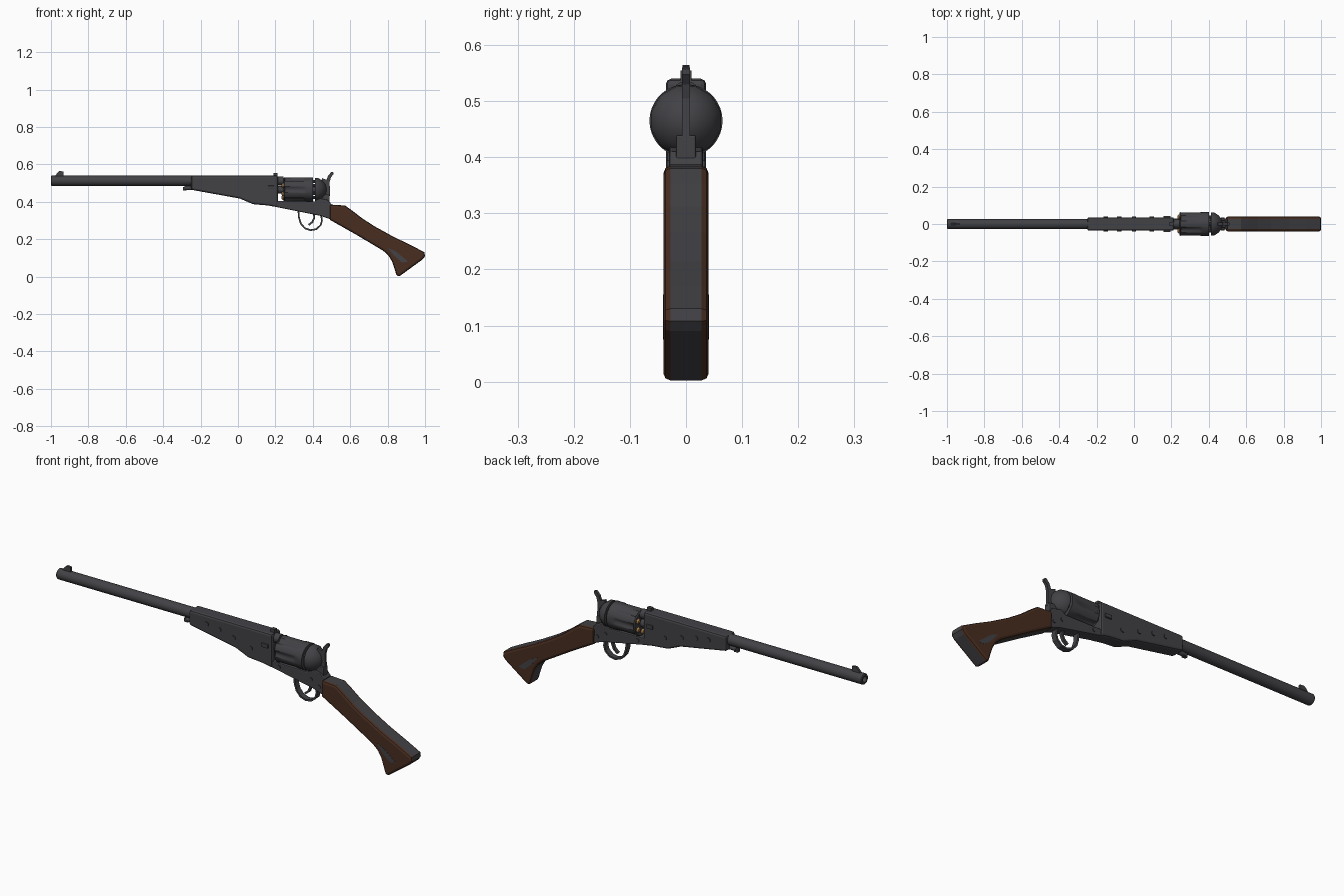
import bpy, bmesh, math

if "Cube" in bpy.data.objects:
    bpy.data.objects.remove(bpy.data.objects["Cube"])


def material(name, rgb):
    m = bpy.data.materials.new(name)
    m.diffuse_color = (*rgb, 1)
    m.use_nodes = True
    m.node_tree.nodes["Principled BSDF"].inputs["Base Color"].default_value = m.diffuse_color
    return m


STEEL = material("dark_steel", (0.055, 0.054, 0.061))
WOOD = material("brown_wood", (0.065, 0.027, 0.015))
BRASS = material("brass", (0.36, 0.19, 0.06))


def finish(name, bm, mats, smooth=False):
    bmesh.ops.remove_doubles(bm, verts=bm.verts, dist=1e-5)
    bmesh.ops.recalc_face_normals(bm, faces=bm.faces)
    me = bpy.data.meshes.new(name)
    bm.to_mesh(me)
    bm.free()
    ob = bpy.data.objects.new(name, me)
    bpy.context.collection.objects.link(ob)
    for m in mats:
        me.materials.append(m)
    if smooth:
        bpy.ops.object.select_all(action='DESELECT')
        ob.select_set(True)
        bpy.context.view_layer.objects.active = ob
        bpy.ops.object.shade_smooth_by_angle(angle=math.radians(35))
    return ob


def slab(name, pts, half, bevel=0.0, mats=(STEEL,)):
    """Side profile (x, z) extruded symmetrically in y; a second material goes on sides and bevel."""
    bm = bmesh.new()
    a = [bm.verts.new((x, -half, z)) for x, z in pts]
    b = [bm.verts.new((x, half, z)) for x, z in pts]
    caps = [bm.faces.new(a), bm.faces.new(b[::-1])]
    for i in range(len(pts)):
        j = (i + 1) % len(pts)
        bm.faces.new((a[i], b[i], b[j], a[j]))
    for f in caps:
        f.material_index = len(mats) - 1
    ob = finish(name, bm, mats)
    if bevel:
        mod = ob.modifiers.new("bevel", 'BEVEL')
        mod.width = bevel
        mod.segments = 2
        mod.limit_method = 'ANGLE'
        mod.angle_limit = math.radians(75)
        mod.material = len(mats) - 1
    return ob


def box(name, x0, x1, z0, z1, half, bevel=0.0):
    return slab(name, [(x0, z0), (x1, z0), (x1, z1), (x0, z1)], half, bevel)


def lathe(name, prof, z, y=0.0, sides=24, mat=STEEL, turn=0.0, smooth=True):
    """Revolve (x, radius[, flute depth]) around an axis along x."""
    bm = bmesh.new()
    rings = []
    for x, r, *flute in prof:
        ring = []
        for i in range(sides):
            t = math.tau * i / sides + turn
            d = abs((t + math.pi / 6) % (math.pi / 3) - math.pi / 6)
            rr = r - (flute[0] * max(0, 1 - (d / 0.27) ** 2) if flute else 0)
            ring.append(bm.verts.new((x, y + rr * math.cos(t), z + rr * math.sin(t))))
        rings.append(ring)
    for p, q in zip(rings, rings[1:]):
        for i in range(sides):
            j = (i + 1) % sides
            bm.faces.new((p[i], p[j], q[j], q[i]))
    bmesh.ops.dissolve_degenerate(bm, dist=1e-6, edges=bm.edges)
    return finish(name, bm, [mat], smooth)


def rod(name, x0, x1, r, z, y=0.0, sides=16, mat=STEEL):
    return lathe(name, [(x0, 0), (x0, r), (x1, r), (x1, 0)], z, y, sides, mat)


def strip(name, path, thick, half):
    """Bent flat bar following an (x, z) path."""
    left, right = [], []
    for i, (x, z) in enumerate(path):
        (ax, az), (bx, bz) = path[max(i - 1, 0)], path[min(i + 1, len(path) - 1)]
        l = math.hypot(bx - ax, bz - az)
        nx, nz = -(bz - az) / l * thick / 2, (bx - ax) / l * thick / 2
        left.append((x + nx, z + nz))
        right.append((x - nx, z - nz))
    return slab(name, left + right[::-1], half)


def screw(name, x, z, r, half):
    bm = bmesh.new()
    bmesh.ops.create_cone(bm, cap_ends=True, segments=12, radius1=r, radius2=r, depth=2 * half)
    for v in bm.verts:
        v.co = (x + v.co.x, v.co.z, z + v.co.y)
    return finish(name, bm, [STEEL])


# Barrel with open muzzle, front sight, loading rod tip
lathe("barrel", [(-.9, 0), (-.9, .015), (-1, .015), (-1, .024), (-.996, .027), (-.2, .027)], .512)
slab("front_sight", [(-.98, .535), (-.932, .535), (-.932, .562), (-.955, .564), (-.968, .552)], .006)
rod("loading_rod", -.285, -.2, .011, .473)
box("rod_catch", -.295, -.275, .46, .48, .008)

# Barrel housing
slab("barrel_housing", [(-.25, .54), (.214, .54), (.214, .37), (.16, .38), (.08, .387),
                        (.01, .417), (-.25, .464)], .036, .01)
box("rear_sight", .19, .212, .53, .555, .01)
box("wedge", .158, .195, .467, .486, .044, .003)
for i, (x, z) in enumerate([(-.15, .497), (-.08, .487), (0, .467), (.095, .44)]):
    screw(f"housing_screw_{i}", x, z, .012, .04)

# Cylinder with flutes, axle, barrel stub, balls and nipples
CZ = .465
lathe("cylinder", [(.243, 0), (.243, .06), (.248, .065), (.25, .065, .009), (.35, .065, .009),
                   (.365, .065, 0), (.4, .065), (.4, 0)], CZ, sides=72)
rod("axle", .2, .43, .02, CZ)
rod("barrel_stub", .2, .243, .024, .512)
for i in range(6):
    t = math.pi / 2 + i * math.pi / 3
    y, z = .043 * math.cos(t), CZ + .043 * math.sin(t)
    lathe(f"ball_{i}", [(.232, 0), (.234, .008), (.24, .013), (.25, .014)], z, y, 12, BRASS)
    rod(f"nipple_{i}", .395, .413, .008, z, y, 8)

# Recoil shield and frame
lathe("recoil_shield", [(.412, 0), (.412, .065), (.43, .063), (.452, .048), (.468, .028), (.476, 0)],
      CZ, sides=12, turn=math.pi / 12)
slab("frame", [(.2, .405), (.41, .402), (.43, .42), (.48, .41), (.5, .387), (.5, .305),
               (.44, .325), (.33, .347), (.2, .373)], .03, .005)
box("frame_rear", .43, .49, .375, .44, .018, .004)
for i, (x, z) in enumerate([(.25, .385), (.43, .37), (.475, .345)]):
    screw(f"frame_screw_{i}", x, z, .009, .034)

# Hammer, trigger and guard
slab("hammer", [(.455, .44), (.463, .487), (.445, .51), (.45, .526), (.474, .517), (.482, .54),
                (.5, .56), (.51, .557), (.51, .547), (.497, .53), (.49, .505), (.492, .43)], .007)
strip("trigger_guard", [(.323, .352), (.326, .315), (.336, .283), (.358, .258), (.388, .248), (.418, .253),
                        (.442, .275), (.449, .3), (.443, .335)], .009, .014)
strip("trigger", [(.405, .345), (.408, .315), (.398, .292), (.378, .276)], .01, .008)

# Grip: steel strap around the edge, wooden cheeks
slab("grip", [(.49, .385), (.572, .38), (.61, .353), (.663, .312), (.733, .267), (.829, .214),
              (.92, .17), (.997, .13), (1, .108), (.985, .09), (.865, .003), (.85, 0), (.824, .08), (.805, .112),
              (.775, .139), (.63, .225), (.492, .303)], .04, .012, (STEEL, WOOD))
# Steel showing through near the butt
slab("butt_inlay", [(.8, .155), (.845, .134), (.91, .08), (.877, .075), (.834, .112)], .0408)
